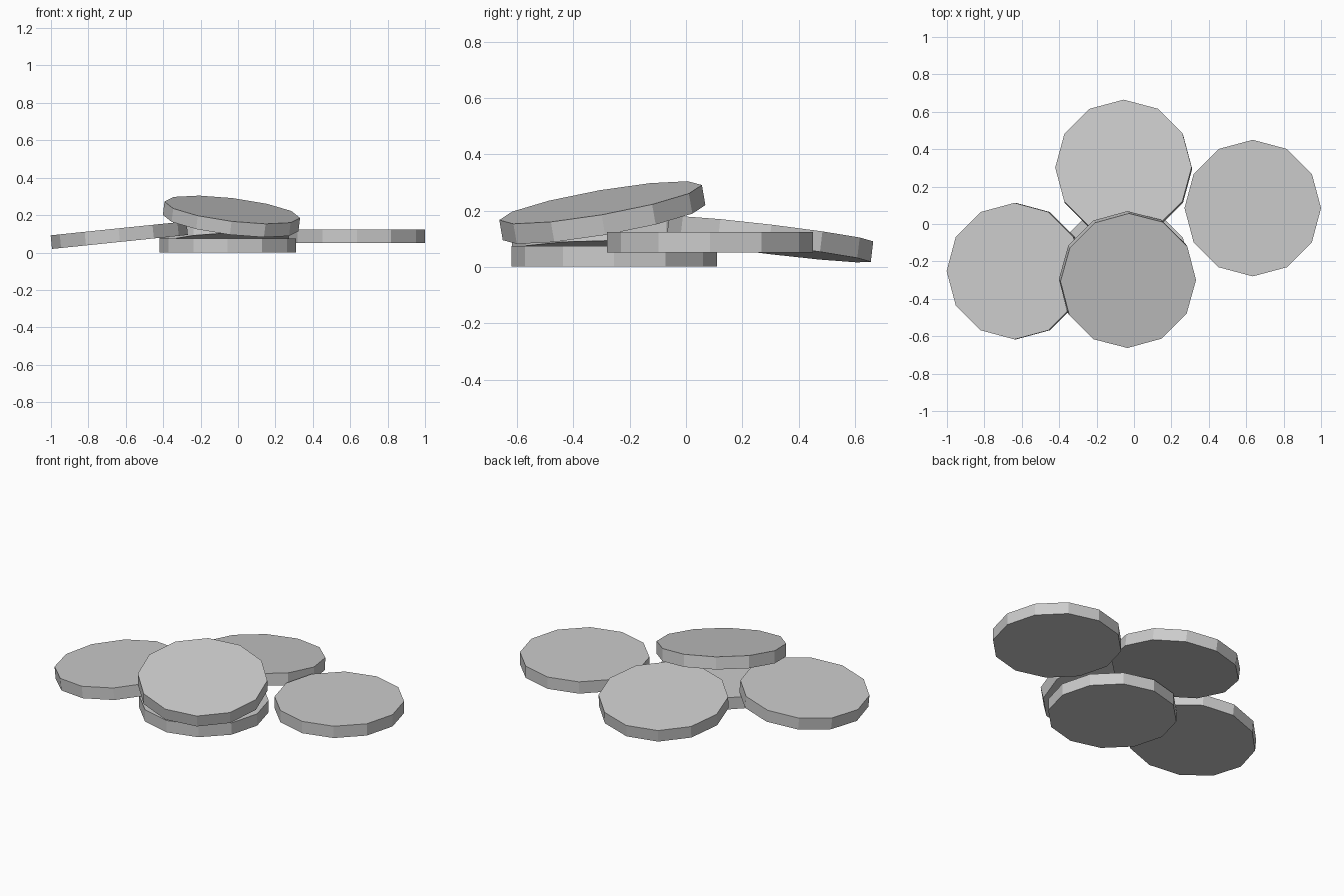
import bpy
from mathutils import Vector

if "Cube" in bpy.data.objects:
    bpy.data.objects.remove(bpy.data.objects["Cube"])

RADIUS, THICKNESS, SIDES = 0.365, 0.073, 12


def coin(name, center, slope=(0, 0)):
    """Flat-faced disc tilted so its height rises by slope along x and y."""
    normal = Vector((-slope[0], -slope[1], 1))
    bpy.ops.mesh.primitive_cylinder_add(
        vertices=SIDES, radius=RADIUS, depth=THICKNESS, location=center,
        rotation=Vector((0, 0, 1)).rotation_difference(normal).to_euler())
    bpy.context.object.name = name


# Flat coins
coin("bottom_coin", (-0.055, -0.255, 0.0375))
coin("right_coin", (0.635, 0.085, 0.087))

# Leaning coins
coin("left_coin", (-0.635, -0.252, 0.093), (0.103, 0))
coin("back_coin", (-0.055, 0.298, 0.098), (0.044, -0.12))
coin("top_coin", (-0.035, -0.297, 0.193), (-0.122, 0.174))
